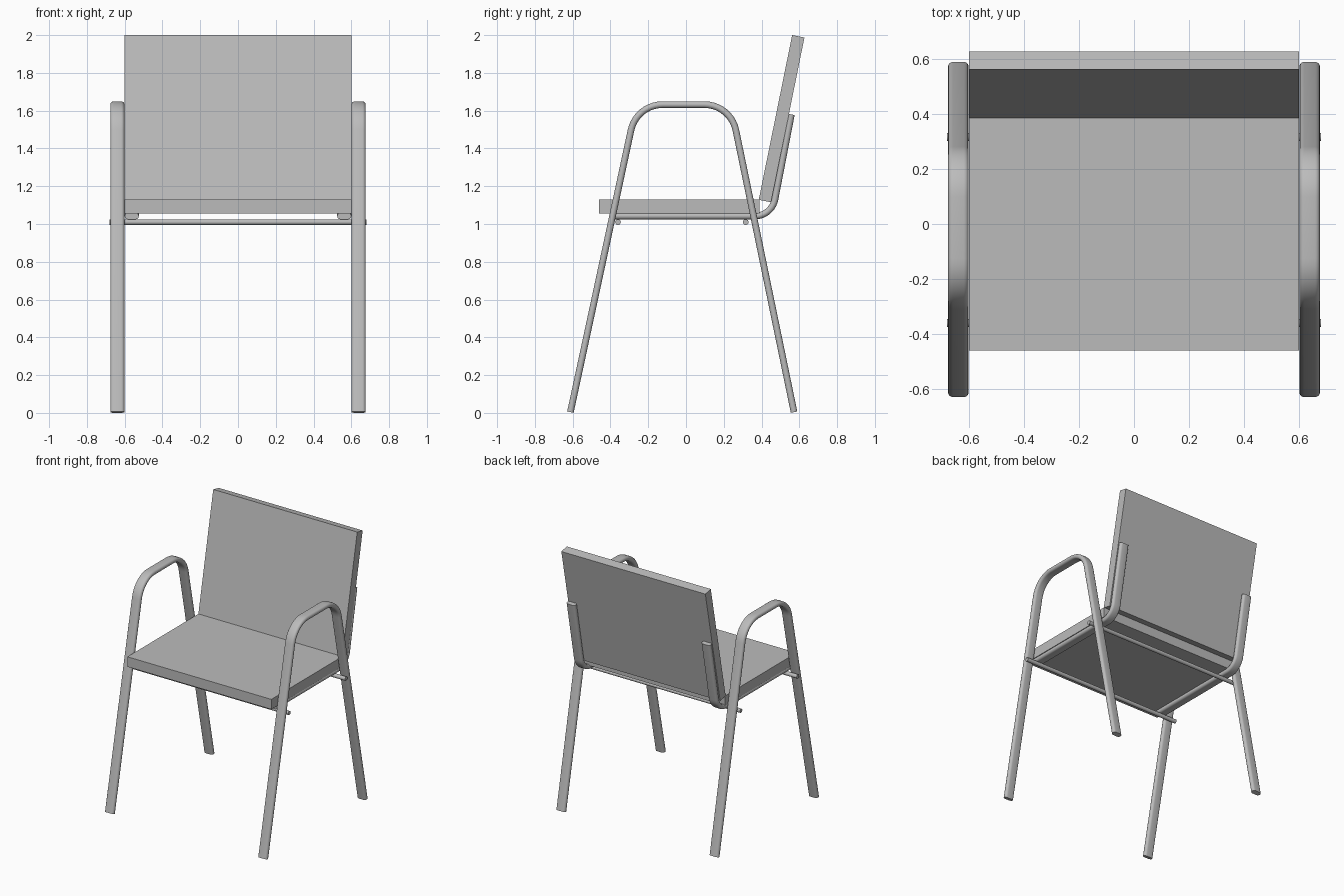
import bpy, bmesh, math
from mathutils import Vector

old = bpy.data.objects.get("Cube")
if old:
    bpy.data.objects.remove(old)

GREY = (0.5, 0.5, 0.5, 1)
mat = bpy.data.materials.new("plain grey")
mat.use_nodes = True
mat.diffuse_color = GREY
mat.node_tree.nodes["Principled BSDF"].inputs["Base Color"].default_value = GREY


def finish(name, bm, smooth=False):
    """Turn a bmesh into a named, coloured object."""
    bmesh.ops.recalc_face_normals(bm, faces=bm.faces)
    mesh = bpy.data.meshes.new(name)
    bm.to_mesh(mesh)
    bm.free()
    mesh.materials.append(mat)
    ob = bpy.data.objects.new(name, mesh)
    bpy.context.collection.objects.link(ob)
    if smooth:
        bpy.ops.object.select_all(action='DESELECT')
        ob.select_set(True)
        bpy.context.view_layer.objects.active = ob
        bpy.ops.object.shade_smooth_by_angle(angle=math.radians(40))
    return ob


def slab(name, profile, half_width):
    """Extrude a (y, z) outline across x."""
    bm = bmesh.new()
    face = bm.faces.new([bm.verts.new((-half_width, y, z)) for y, z in profile])
    out = bmesh.ops.extrude_face_region(bm, geom=[face])
    moved = [g for g in out["geom"] if isinstance(g, bmesh.types.BMVert)]
    bmesh.ops.translate(bm, verts=moved, vec=(2 * half_width, 0, 0))
    finish(name, bm)


def rounded_path(corners, tangent, steps=10):
    """Replace inner corners of a (y, z) polyline with circular arcs."""
    pts = [Vector(c) for c in corners]
    path = [pts[0]]
    for a, b, c in zip(pts, pts[1:], pts[2:]):
        u, v = (a - b).normalized(), (c - b).normalized()
        half = u.angle(v) / 2
        radius = tangent * math.tan(half)
        centre = b + (u + v).normalized() * tangent / math.cos(half)
        start, end = b + u * tangent - centre, b + v * tangent - centre
        sweep = math.pi - 2 * half
        for i in range(steps + 1):
            t = i / steps
            d = (start * math.sin((1 - t) * sweep) + end * math.sin(t * sweep)) / math.sin(sweep)
            path.append(centre + d.normalized() * radius)
    return path + [pts[-1]]


def oval_tube(name, path, x, half_width=0.0375, r=0.0175, steps=8):
    """Sweep a flat oval section along a (y, z) path at the given x."""
    section = []
    for side in (1, -1):
        for i in range(steps + 1):
            a = math.pi * (i / steps - 0.5)
            section.append((side * (half_width - r + r * math.cos(a)), side * r * math.sin(a)))
    bm = bmesh.new()
    rings = []
    for i, p in enumerate(path):
        before = (p - path[i - 1]).normalized() if i else Vector((0, 0))
        after = (path[i + 1] - p).normalized() if i + 1 < len(path) else Vector((0, 0))
        t = (before + after).normalized()
        n = Vector((-t.y, t.x))
        rings.append([bm.verts.new((x + w, p.x + n.x * h, p.y + n.y * h)) for w, h in section])
    for a, b in zip(rings, rings[1:]):
        for j in range(len(section)):
            k = (j + 1) % len(section)
            bm.faces.new((a[j], a[k], b[k], b[j]))
    bm.faces.new(rings[0])
    bm.faces.new(rings[-1])
    finish(name, bm, smooth=True)


# Seat and tilted backrest panels
slab("seat", [(-0.46, 1.055), (0.39, 1.055), (0.39, 1.13), (-0.46, 1.13)], 0.6)
slab("backrest", [(0.385, 1.128), (0.45, 1.115), (0.627, 1.987), (0.562, 2.0)], 0.6)

# Legs with armrest, and the bent supports under the seat
leg_path = rounded_path([(-0.612, 0.004), (-0.262, 1.632), (0.236, 1.632), (0.572, 0.004)], 0.138)
support_path = rounded_path([(-0.39, 1.042), (0.454, 1.042), (0.558, 1.58)], 0.09)
for side, s in (("left", 1), ("right", -1)):
    oval_tube(side + "_leg_and_armrest", leg_path, s * 0.6385)
    oval_tube(side + "_seat_support", support_path, s * 0.5625)

# Thin rods across the frame
for name, y in (("front_crossbar", -0.36), ("rear_crossbar", 0.316)):
    bm = bmesh.new()
    bmesh.ops.create_cone(bm, cap_ends=True, segments=16, radius1=0.015, radius2=0.015, depth=1.36)
    bar = finish(name, bm, smooth=True)
    bar.rotation_euler = (0, math.pi / 2, 0)
    bar.location = (0, y, 1.01)
